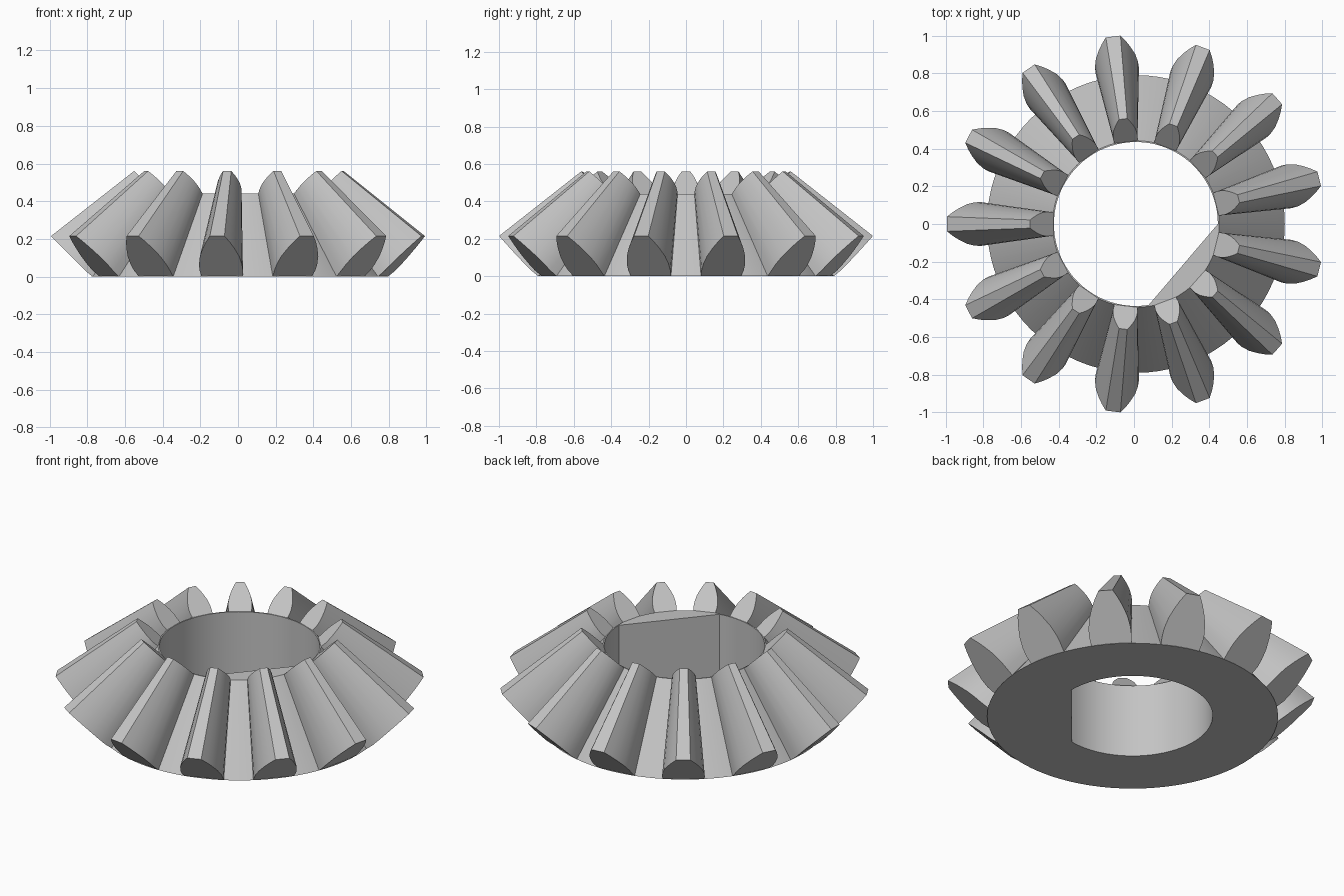
import bpy, bmesh
from math import sin, cos, radians, sqrt
from mathutils import Vector, Matrix

cube = bpy.data.objects.get("Cube")
if cube:
    bpy.data.objects.remove(cube, do_unlink=True)

TEETH = 13
ROOT_R, TIP_R, TIP_Z = 0.79, 1.002, 0.215
BORE_R = 0.435
TAPER = 0.56                      # size of the small end relative to the large end
APEX = Vector((0, 0, 1))          # point where all the cones meet
CENTRE = Vector((0.01, 0, 0))

steel = bpy.data.materials.new("light_grey_steel")
steel.use_nodes = True
GREY = (0.55, 0.55, 0.55, 1)
steel.diffuse_color = GREY
steel.node_tree.nodes["Principled BSDF"].inputs["Base Color"].default_value = GREY


def finish(bm, name):
    """Turn a bmesh into a smooth-shaded object with sharp edges kept."""
    bmesh.ops.recalc_face_normals(bm, faces=bm.faces)
    mesh = bpy.data.meshes.new(name)
    bm.to_mesh(mesh)
    bm.free()
    obj = bpy.data.objects.new(name, mesh)
    obj.location = CENTRE
    mesh.materials.append(steel)
    bpy.context.collection.objects.link(obj)
    bpy.ops.object.select_all(action="DESELECT")
    obj.select_set(True)
    bpy.context.view_layer.objects.active = obj
    bpy.ops.object.shade_smooth_by_angle(angle=radians(32))
    return obj


# Conical body with a D-shaped bore; the flat spans a whole number of steps
STEPS, FLAT_STEPS = 80, 18
step = 360 / STEPS
half_flat = FLAT_STEPS * step / 2
flat_distance = BORE_R * cos(radians(half_flat))


def bore_radius(i):
    if i < STEPS - FLAT_STEPS:
        return BORE_R
    return flat_distance / cos(radians(i * step + half_flat))


bm = bmesh.new()
top = 1 - TAPER
columns = []
for i in range(STEPS):
    a = radians(i * step)
    section = [(ROOT_R, 0), (ROOT_R * TAPER, top), (bore_radius(i), top), (bore_radius(i), 0)]
    columns.append([bm.verts.new((r * cos(a), r * sin(a), z)) for r, z in section])
for i, col in enumerate(columns):
    nxt = columns[(i + 1) % STEPS]
    for j in range(4):
        k = (j + 1) % 4
        bm.faces.new((col[j], nxt[j], nxt[k], col[k]))
finish(bm, "gear_body")

# Tooth end profile: height fraction and half width, from root to tip
flank = [(0, 0.11), (0.15, 0.116), (0.3, 0.115), (0.5, 0.105),
         (0.7, 0.084), (0.85, 0.064), (1, 0.039)]


def profile_point(t, w):
    r = ROOT_R + (TIP_R - ROOT_R) * t
    if t == 0:
        r = sqrt(ROOT_R ** 2 - w ** 2)   # root corners rest on the body cone
    return Vector((r, w, TIP_Z * t))


one_side = [profile_point(t, w) for t, w in flank]
outline = one_side + [Vector((p.x, -p.y, p.z)) for p in reversed(one_side)]

# Ring of teeth, each tapering towards the apex
bm = bmesh.new()
for n in range(TEETH):
    turn = Matrix.Rotation(radians(180 + n * 360 / TEETH), 3, "Z")
    large = [bm.verts.new(turn @ p) for p in outline]
    small = [bm.verts.new(turn @ (APEX + (p - APEX) * TAPER)) for p in outline]
    bm.faces.new(large)
    bm.faces.new(small)
    for j in range(len(outline)):
        k = (j + 1) % len(outline)
        bm.faces.new((large[j], large[k], small[k], small[j]))
finish(bm, "gear_teeth")
